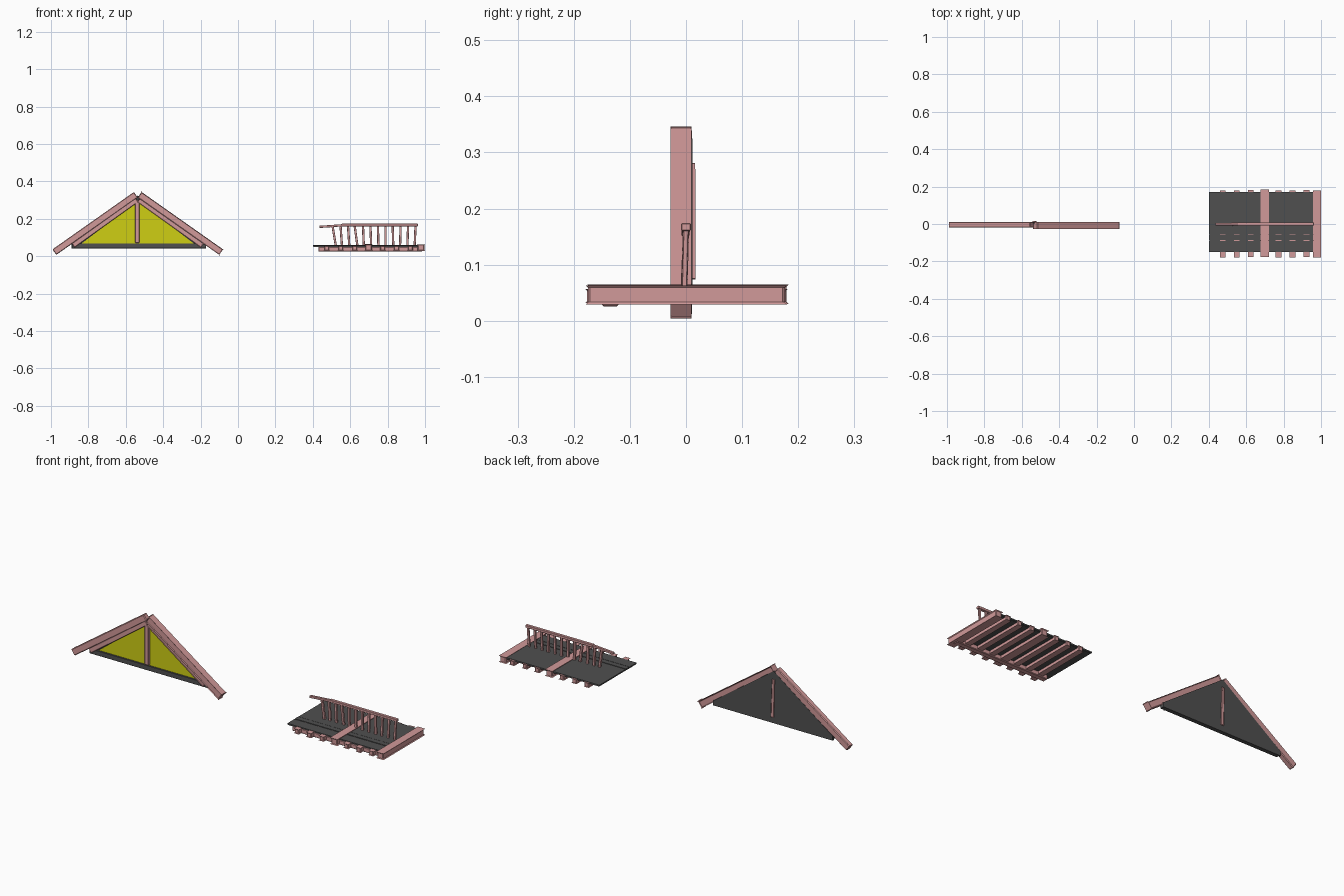
import bpy, bmesh, random
from mathutils import Vector, Matrix

random.seed(4)
if "Cube" in bpy.data.objects:
    bpy.data.objects.remove(bpy.data.objects["Cube"])


def material(name, color):
    m = bpy.data.materials.new(name)
    m.use_nodes = True
    m.diffuse_color = (*color, 1)
    m.node_tree.nodes["Principled BSDF"].inputs["Base Color"].default_value = (*color, 1)
    return m


TIMBER = material("rose timber", (0.64, 0.32, 0.32))
BOARD = material("dark grey board", (0.08, 0.08, 0.08))
PLASTER = material("yellow plaster", (0.62, 0.62, 0.007))


def finish(name, bm, mat):
    bmesh.ops.recalc_face_normals(bm, faces=bm.faces)
    mesh = bpy.data.meshes.new(name)
    bm.to_mesh(mesh)
    bm.free()
    mesh.materials.append(mat)
    ob = bpy.data.objects.new(name, mesh)
    bpy.context.collection.objects.link(ob)
    return ob


def beam(name, start, end, width, height, mat=TIMBER, bevel=0.12, taper=1.0):
    """Chamfered squared timber between two points; width is the horizontal side."""
    a, b = Vector(start), Vector(end)
    axis = (b - a).normalized()
    ref = Vector((0, 1, 0)) if abs(axis.y) < 0.7 else Vector((1, 0, 0))
    up = axis.cross(ref).normalized()
    side = up.cross(axis)
    bm = bmesh.new()
    bmesh.ops.create_cube(bm, size=1)
    for v in bm.verts:
        if v.co.x > 0:
            v.co.y *= taper
            v.co.z *= taper
    rot = Matrix((axis, side, up)).transposed().to_4x4()
    scale = Matrix.Diagonal(((b - a).length, width, height, 1))
    bm.transform(Matrix.Translation((a + b) / 2) @ rot @ scale)
    if bevel:
        bmesh.ops.bevel(bm, geom=bm.edges[:], offset=bevel * min(width, height),
                        segments=1, affect='EDGES')
    return finish(name, bm, mat)


def panel(name, outline, y0, y1, mat):
    """Upright panel extruded from an x-z outline."""
    bm = bmesh.new()
    face = bm.faces.new([bm.verts.new((x, y0, z)) for x, z in outline])
    ext = bmesh.ops.extrude_face_region(bm, geom=[face])
    moved = [g for g in ext["geom"] if isinstance(g, bmesh.types.BMVert)]
    bmesh.ops.translate(bm, verts=moved, vec=(0, y1 - y0, 0))
    return finish(name, bm, mat)


# Gable: panels
MID = -0.536
panel("gable_back_panel", [(MID - 0.355, 0.042), (MID + 0.365, 0.042), (MID + 0.365, 0.066),
                           (MID, 0.325), (MID - 0.355, 0.066)], 0.003, 0.012, BOARD)
panel("gable_infill", [(MID - 0.31, 0.06), (MID + 0.31, 0.06), (MID, 0.3)],
      -0.003, 0.003, PLASTER)
beam("gable_sill", (MID - 0.35, -0.001, 0.055), (MID + 0.365, -0.001, 0.055),
     0.02, 0.026, BOARD, 0.05)

# Gable: paired rafters
for side, label, shift in ((-1, "right", 0.0), (1, "left", -0.005)):
    beam(label + "_outer_rafter", (MID + side * 0.446, -0.004 + shift, 0.022),
         (MID + side * 0.01, -0.004 + shift, 0.329), 0.03, 0.036)
    beam(label + "_inner_rafter", (MID + side * 0.345, -0.006, 0.058),
         (MID + side * 0.005, -0.006, 0.301), 0.022, 0.026)

# Gable: posts
beam("gable_front_post", (MID - 0.003, -0.008, 0.072), (MID - 0.003, -0.008, 0.3), 0.018, 0.024)
beam("gable_back_post", (MID + 0.006, 0.011, 0.075), (MID, 0.011, 0.28), 0.01, 0.016, taper=0.85)

# Balcony: floor planks
for i, (y0, y1) in enumerate(((-0.15, -0.09), (-0.086, -0.058), (-0.055, 0.17))):
    y, z = (y0 + y1) / 2, 0.055 + 0.001 * (i % 2)
    beam(f"floor_plank_{i + 1}", (0.402, y, z), (0.975, y, z), y1 - y0, 0.007, BOARD, 0)
beam("floor_underlay", (0.405, 0.01, 0.051), (0.97, 0.01, 0.051), 0.315, 0.004, BOARD, 0)

# Balcony: joists
for i in range(7):
    x = 0.475 + 0.0745 * i
    if i == 3:
        beam("middle_beam", (x, -0.172, 0.047), (x, 0.179, 0.047), 0.036, 0.035)
    else:
        wobble = random.uniform(-0.004, 0.004)
        beam(f"floor_joist_{i + 1}", (x, -0.173 + wobble, 0.044),
             (x, 0.179 + wobble, 0.044), 0.025, 0.025)
beam("end_beam", (0.978, -0.175, 0.046), (0.978, 0.176, 0.046), 0.036, 0.034)
beam("front_support", (0.43, -0.135, 0.038), (0.985, -0.135, 0.038), 0.03, 0.025)

# Balcony: railing
beam("top_rail", (0.555, 0, 0.167), (0.962, 0, 0.167), 0.017, 0.014)
beam("broken_rail", (0.435, -0.001, 0.157), (0.562, 0, 0.166), 0.014, 0.012)
for i in range(11):
    x = 0.947 - 0.0395 * i
    lean = random.uniform(-0.003, 0.003) + (-0.006 if i > 7 else 0)
    beam(f"baluster_{i + 1}", (x - lean, -0.003, 0.055), (x + lean, 0, 0.165), 0.009, 0.012)
beam("leaning_baluster", (0.523, -0.004, 0.056), (0.506, 0, 0.158), 0.009, 0.012)
